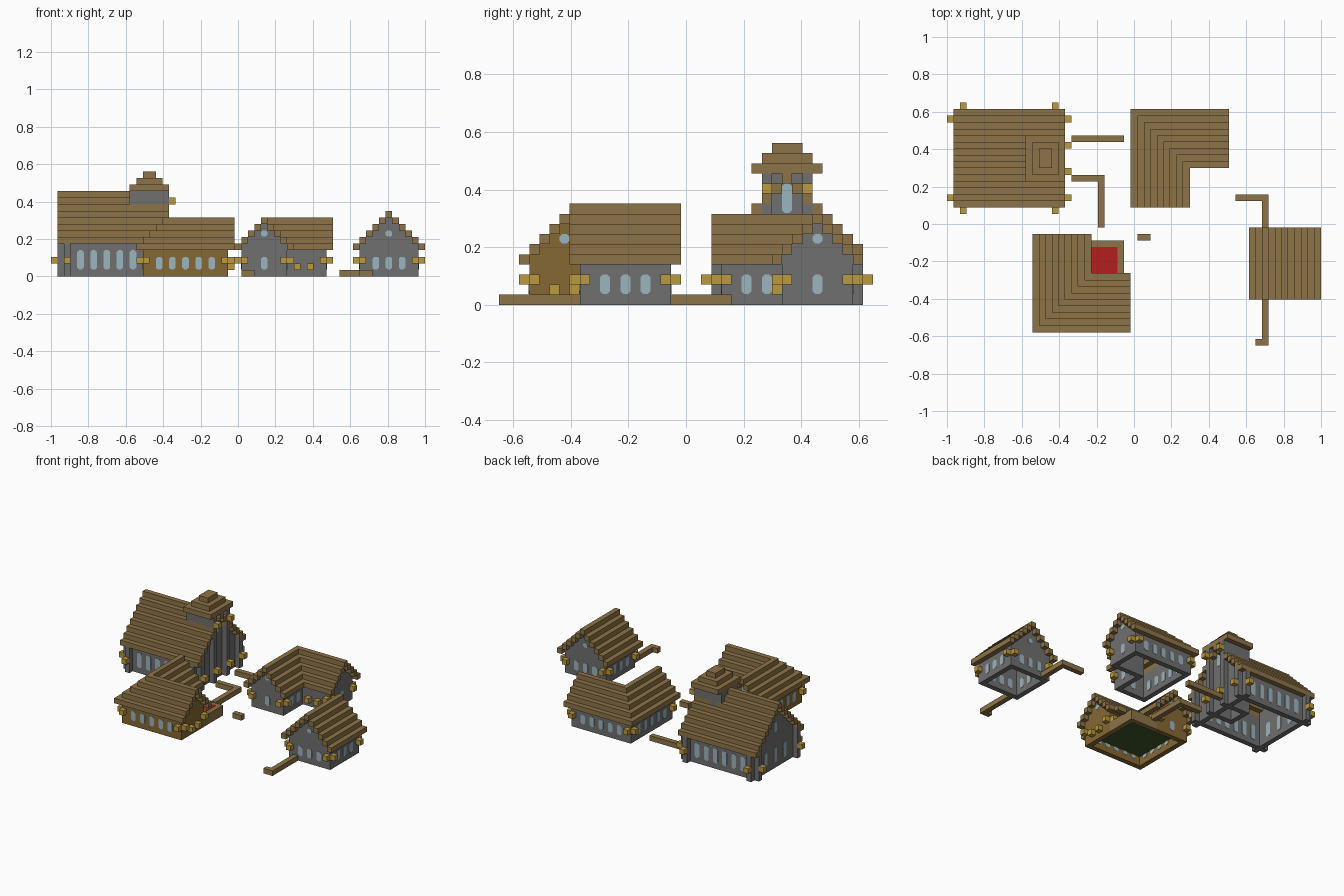
import bpy, bmesh
from mathutils import Vector

if "Cube" in bpy.data.objects:
    bpy.data.objects.remove(bpy.data.objects["Cube"])

# Everything sits on a block grid, 57 x 37 blocks
U = 2 / 57


def material(name, r, g, b):
    m = bpy.data.materials.new(name)
    m.use_nodes = True
    m.diffuse_color = (r, g, b, 1)
    m.node_tree.nodes["Principled BSDF"].inputs["Base Color"].default_value = (r, g, b, 1)
    return m


PLANK = material("plank brown", .27, .175, .065)
STONE = material("stone grey", .16, .16, .16)
TIMBER = material("warm timber", .235, .14, .035)
LAMP = material("lamp gold", .5, .32, .05)
GLASS = material("pale glass", .33, .46, .51)
RED = material("rug red", .46, .013, .013)
GREEN = material("board green", .05, .1, .022)


def point(i, j, k):
    return Vector((i * U - 1, (j - 18.5) * U, k * U))


def finish(name, bm, mat):
    bmesh.ops.recalc_face_normals(bm, faces=bm.faces)
    mesh = bpy.data.meshes.new(name)
    bm.to_mesh(mesh)
    bm.free()
    mesh.materials.append(mat)
    bpy.context.collection.objects.link(bpy.data.objects.new(name, mesh))


def blocks(name, boxes, mat):
    """Boxes given as (i0, i1, j0, j1, k0, k1) in blocks."""
    bm = bmesh.new()
    for i0, i1, j0, j1, k0, k1 in boxes:
        a, b = point(i0, j0, k0), point(i1, j1, k1)
        verts = bmesh.ops.create_cube(bm, size=1)["verts"]
        for v in verts:
            v.co = (a + b) / 2 + v.co * (b - a)
    finish(name, bm, mat)


def windows(name, spots):
    """Chamfered panes through the wall, given as (i, j, k0, k1, axis the pane faces)."""
    bm = bmesh.new()
    c, out = .27, .06
    for i, j, k0, k1, axis in spots:
        k0, k1 = k0 + .08, k1 - .0
        outline = [(c, k0), (1 - c, k0), (1, k0 + c), (1, k1 - c),
                   (1 - c, k1), (c, k1), (0, k1 - c), (0, k0 + c)]
        ring = []
        for s, k in outline:
            p = point(i + s, j - out, k) if axis == "y" else point(i - out, j + s, k)
            ring.append(bm.verts.new(p))
        face = bm.faces.new(ring)
        new = bmesh.ops.extrude_face_region(bm, geom=[face])["geom"]
        depth = (1 + 2 * out) * U
        push = Vector((0, depth, 0)) if axis == "y" else Vector((depth, 0, 0))
        bmesh.ops.translate(bm, vec=push, verts=[g for g in new if isinstance(g, bmesh.types.BMVert)])
    finish(name, bm, GLASS)


def lanterns(name, cells, k=2):
    blocks(name, [(i, i + 1, j, j + 1, k, k + 1) for i, j in cells], LAMP)


def walls(name, cells, height, mat, base=lambda i, j: 0):
    """One-block-thick wall round a set of cells, rising to the stepped roof."""
    cells = set(cells)
    near = [(a, b) for a in (-1, 0, 1) for b in (-1, 0, 1)]
    edge = [c for c in sorted(cells) if any((c[0] + a, c[1] + b) not in cells for a, b in near)]
    blocks(name, [(i, i + 1, j, j + 1, base(i, j), height(i, j)) for i, j in edge], mat)


def area(i0, i1, j0, j1):
    return [(i, j) for i in range(i0, i1) for j in range(j0, j1)]


# Church
def church_height(i, j):
    return 12 - abs(j - 28)


blocks("church_roof", [(1, 18, j, j + 1, church_height(0, j), church_height(0, j) + 1)
                       for j in range(21, 36)], PLANK)
walls("church_walls", area(2, 17, 22, 35), church_height, STONE)
side_posts = [(i, j) for i in (2, 16) for j in (21, 35)]
end_posts = [(i, j) for i in (1, 17) for j in (22, 34)]
blocks("church_buttresses", [(i, i + 1, j, j + 1, 0, church_height(i, j))
                             for i, j in side_posts + end_posts], STONE)
windows("church_windows",
        [(i, j, 1, 4, "y") for i in range(4, 15, 2) for j in (22, 34)]
        + [(2, j, 1, 4, "x") for j in (25, 28, 31)] + [(2, 28, 7, 9, "x")])
lanterns("church_lanterns", [(i, j) for i in (2, 16) for j in (20, 36)]
         + [(0, 22), (0, 34)] + [(18, j) for j in (22, 26, 30, 34)])

# Church tower
walls("tower_walls", area(12, 17, 26, 31), lambda i, j: 13, STONE)
blocks("tower_pillars", [(17, 18, j, j + 1, 0, 13) for j in (26, 30)], STONE)
blocks("tower_roof", [(12 + n, 18 - n, 25 + n, 32 - n, 13 + n, 14 + n) for n in range(3)], PLANK)
windows("tower_window", [(16, 28, 9, 12, "x")])
lanterns("tower_lanterns", [(18, 26), (18, 30)], 11)


# Timber corner house with an open court
def timber_step(i, j):
    return min(i - 13, j - 2)


def timber_height(i, j):
    return 8 - abs(timber_step(i, j) - 4)


def timber_base(i, j):
    return 2 if timber_step(i, j) == 7 and i < 26 and j < 15 else 0


strips = []
for t in range(9):
    k = 8 - abs(t - 4)
    strips += [(13 + t, 14 + t, 2 + t, 17, k, k + 1), (14 + t, 28, 2 + t, 3 + t, k, k + 1)]
blocks("timber_house_roof", strips, PLANK)
plot = area(14, 27, 3, 16)
walls("timber_house_walls", [c for c in plot if timber_step(*c) < 8], timber_height, TIMBER, timber_base)
blocks("court_walls", [(26, 27, 10, 16, 0, 2), (21, 26, 15, 16, 0, 2)], PLANK)
blocks("court_board", [(15, 26, 3 + 1, 15, 1.85, 2)], GREEN)
blocks("court_rug", [(15, 26, 3 + 1, 15, 2, 2.1)], RED)
windows("timber_house_windows",
        [(i, 3, 1, 3, "y") for i in range(16, 25, 2)] + [(14, j, 1, 3, "x") for j in range(5, 14, 2)]
        + [(17, 15, 1, 3, "y"), (17, 15, 6, 7, "y"), (26, 6, 6, 7, "x")])
lanterns("timber_house_lanterns", [(14, 2), (26, 2), (13, 3), (13, 15), (27, 3), (27, 9),
                                   (26, 10), (14, 16), (20, 16), (21, 15)])
lanterns("timber_door_lanterns", [(27, 5), (27, 7)], 1)


# Stone corner house
def stone_step(i, j):
    return min(i - 28, 35 - j)


def stone_height(i, j):
    return 8 - abs(stone_step(i, j) - 4)


strips = []
for t in range(9):
    k = 8 - abs(t - 4)
    strips += [(28 + t, 29 + t, 21, 36 - t, k, k + 1), (29 + t, 43, 35 - t, 36 - t, k, k + 1)]
blocks("stone_house_roof", strips, PLANK)
walls("stone_house_walls", [c for c in area(29, 42, 22, 35) if stone_step(*c) < 8], stone_height, STONE)
windows("stone_house_windows",
        [(i, 34, 1, 3, "y") for i in range(31, 40, 2)] + [(29, j, 1, 3, "x") for j in range(24, 33, 2)]
        + [(32, 22, 1, 3, "y"), (32, 22, 6, 7, "y"), (41, 31, 1, 3, "x"), (41, 31, 6, 7, "x")]
        + [(35, j, 1, 3, "x") for j in (24, 26)])
lanterns("stone_house_lanterns", [(29, 21), (35, 21), (36, 22), (28, 22), (28, 34), (29, 35),
                                  (41, 35), (42, 28), (42, 34), (41, 27)])
lanterns("stone_door_lanterns", [(37, 27), (39, 27)], 1)


# Small cottage
def cottage_height(i, j):
    return 9 - abs(i - 51)


blocks("cottage_roof", [(i, i + 1, 7, 18, cottage_height(i, 0), cottage_height(i, 0) + 1)
                        for i in range(46, 57)], PLANK)
walls("cottage_walls", area(47, 56, 8, 17), cottage_height, STONE)
windows("cottage_windows",
        [(i, j, 1, 3, "y") for i in (49, 51, 53) for j in (8, 16)]
        + [(51, j, 6, 7, "y") for j in (8, 16)]
        + [(i, j, 1, 3, "x") for i in (47, 55) for j in (10, 12, 14)])
lanterns("cottage_lanterns", [(i, j) for i in (47, 55) for j in (7, 17)]
         + [(i, j) for i in (46, 56) for j in (8, 16)])

# Plank paths between the buildings
paths = [(19, 27, 31, 32), (19, 24, 25, 26), (23, 24, 18, 25), (29, 31, 16, 17),
         (44, 49, 22, 23), (48, 49, 17, 22), (48, 49, 1, 8), (47, 49, 0, 1)]
blocks("plank_paths", [p + (0, 1) for p in paths], PLANK)
